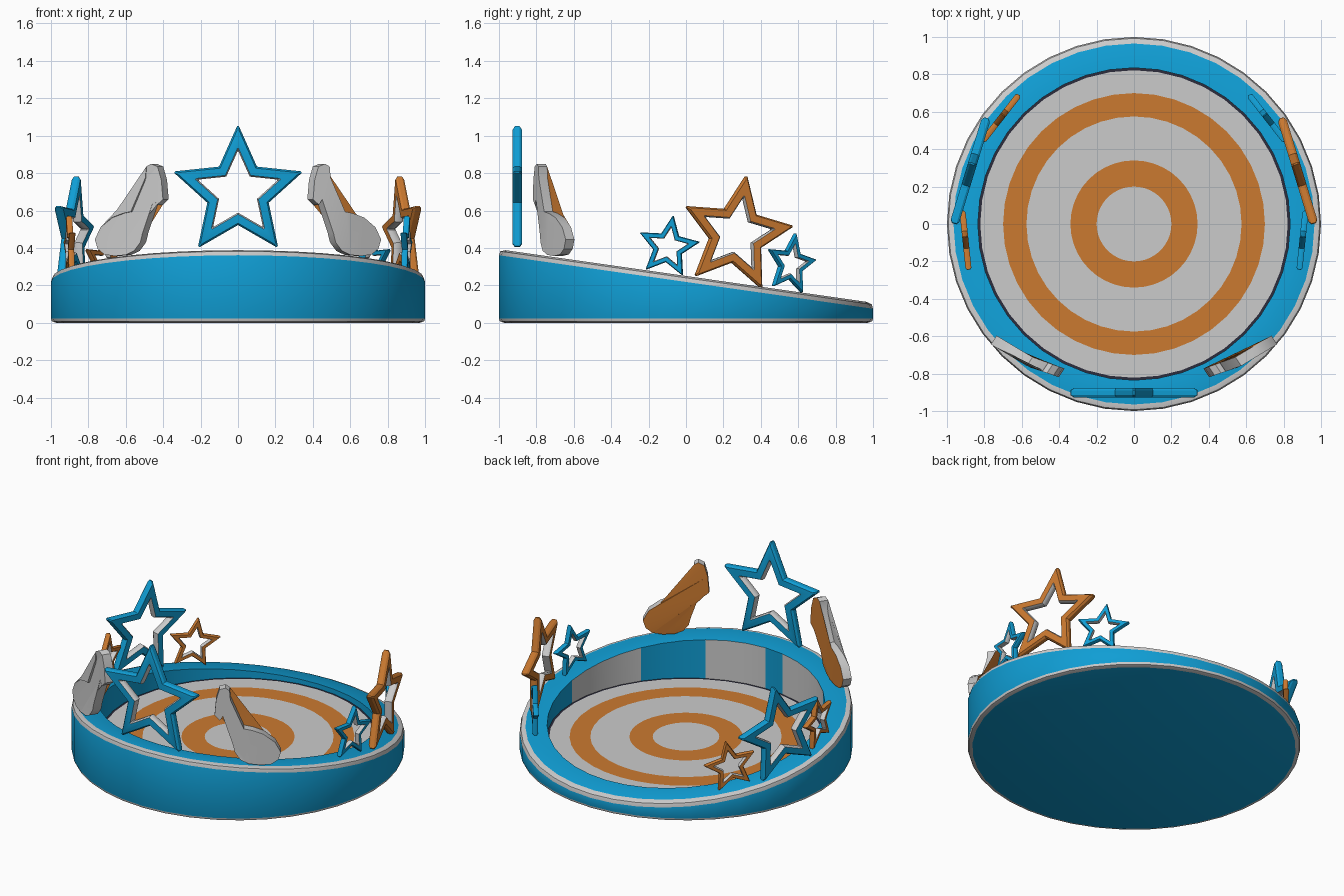
import bpy, bmesh, math
from mathutils import Vector

if "Cube" in bpy.data.objects:
    bpy.data.objects.remove(bpy.data.objects["Cube"])

def material(name, rgb):
    m = bpy.data.materials.new(name)
    m.diffuse_color = (*rgb, 1)
    m.use_nodes = True
    m.node_tree.nodes["Principled BSDF"].inputs["Base Color"].default_value = m.diffuse_color
    return m

BLUE = material("bright_blue", (0.005, 0.34, 0.66))
ORANGE = material("orange", (0.60, 0.195, 0.03))
GREY = material("light_grey", (0.60, 0.60, 0.60))
DARK = material("dark_grey", (0.025, 0.025, 0.045))

def finish(bm, name, mats):
    bmesh.ops.recalc_face_normals(bm, faces=bm.faces)
    me = bpy.data.meshes.new(name)
    bm.to_mesh(me)
    bm.free()
    for m in mats:
        me.materials.append(m)
    me.shade_smooth()
    me.set_sharp_from_angle(angle=math.radians(32))
    ob = bpy.data.objects.new(name, me)
    bpy.context.collection.objects.link(ob)
    return ob

def bridge(bm, a, b, mat):
    n = len(a)
    faces = []
    for i in range(n):
        f = bm.faces.new((a[i], a[(i + 1) % n], b[(i + 1) % n], b[i]))
        f.material_index = mat
        faces.append(f)
    return faces

# Slanted round base: rings from underside, over the rim, down to the floor
N = 40
def slope(y):
    return 0.25 - 0.143 * y

def ring(bm, r, height):
    out = []
    for i in range(N):
        a = 2 * math.pi * i / N
        x, y = r * math.cos(a), r * math.sin(a)
        out.append(bm.verts.new((x, y, height(y))))
    return out

def flat(z):
    return lambda y: z

def tilt(d):
    return lambda y: slope(y) + d

bm = bmesh.new()
# (radius, height, material of the band leading to it)
profile = [(0.972, flat(0), 0), (0.995, flat(0.008), 2), (1.0, flat(0.022), 2),
           (1.0, tilt(-0.032), 0), (0.993, tilt(-0.010), 2), (0.965, tilt(0), 2),
           (0.835, tilt(0), 0), (0.835, flat(0.10), 0), (0.822, flat(0.10), 3),
           (0.70, flat(0.10), 2), (0.575, flat(0.10), 1), (0.34, flat(0.10), 2),
           (0.20, flat(0.10), 1)]
prev = None
for k, (r, h, mat) in enumerate(profile):
    cur = ring(bm, r, h)
    if prev:
        faces = bridge(bm, prev, cur, mat)
        if k == 7:  # inner wall: grey patches towards the front
            for f in faces:
                c = f.calc_center_median()
                a = math.degrees(math.atan2(c.y, c.x))
                if -35 < a < 4 or -88 < a < -61 or -132 < a < -103:
                    f.material_index = 2
    else:
        bm.faces.new(cur).material_index = 0
    prev = cur
bm.faces.new(prev).material_index = 2
finish(bm, "slanted_base", [BLUE, ORANGE, GREY, DARK])

# Hollow stars standing on the rim, facing outwards
def star_outline(radius, lean):
    pts = []
    for i in range(5):
        a = math.pi / 2 - lean + i * 2 * math.pi / 5
        tip = Vector((math.cos(a), math.sin(a)))
        b = a + math.pi / 5
        notch = Vector((math.cos(b), math.sin(b))) * 0.47
        c = a - math.pi / 5
        before = Vector((math.cos(c), math.sin(c))) * 0.47
        pts += [tip.lerp(before, 0.05) * radius, tip.lerp(notch, 0.05) * radius, notch * radius]
    return pts

def star(name, angle, dist, zc, radius, lean, thick, mat, mirror=1):
    a = math.radians(angle)
    normal = Vector((math.cos(a), math.sin(a), 0))
    tangent = Vector((-math.sin(a), math.cos(a), 0))
    centre = normal * dist + Vector((0, 0, zc))
    t = thick / 2
    section = [(1.02, t * .5), (0.96, t), (0.68, t), (0.63, t * .5),
               (0.63, -t * .5), (0.68, -t), (0.96, -t), (1.02, -t * .5)]
    outline = star_outline(radius, math.radians(lean))
    bm = bmesh.new()
    loops = []
    for s, d in section:
        loop = []
        for p in outline:
            v = centre + tangent * p.x * s + Vector((0, 0, p.y * s)) + normal * d
            v.x *= mirror
            loop.append(bm.verts.new(v))
        loops.append(loop)
    for i in range(8):  # the edge around the hole is grey
        bridge(bm, loops[i], loops[(i + 1) % 8], 1 if i in (2, 3, 4) else 0)
    finish(bm, name, [mat, GREY])

star("front_star", -90, 0.902, 0.695, 0.36, 0, 0.052, BLUE)
for side, m, big, small in (("right", 1, ORANGE, BLUE), ("left", -1, BLUE, ORANGE)):
    star(side + "_large_star", 17, 0.92, 0.472, 0.318, 10, 0.048, big, m)
    star(side + "_small_star_front", -6, 0.905, 0.405, 0.17, 9, 0.032, small, m)
    star(side + "_small_star_back", 38, 0.91, 0.313, 0.168, 10, 0.032, small, m)

# Music notes: front-view outline wrapped along the rim, orange inner face
NOTE = [(-.75, .445), (-.735, .395), (-.70, .365), (-.645, .357), (-.585, .363), (-.54, .385),
        (-.507, .43), (-.495, .48), (-.435, .66), (-.418, .63), (-.386, .66), (-.395, .765),
        (-.415, .835), (-.45, .85), (-.475, .835), (-.48, .775), (-.558, .594), (-.60, .585),
        (-.66, .562), (-.72, .51)]

def note_y(x):
    if x < -0.55:
        return -0.74 - (x + 0.55) * 0.60
    return -0.74 - (x + 0.55) * 0.34

def note(name, mirror):
    bm = bmesh.new()
    normal = Vector((-0.55, -0.83, 0)) * 0.028
    sides = []
    for s in (1, -1):
        loop = []
        for x, z in NOTE:
            v = Vector((x, note_y(x), z)) + normal * s
            v.x *= mirror
            loop.append(bm.verts.new(v))
        bm.faces.new(loop).material_index = 0 if s > 0 else 1
        sides.append(loop)
    bridge(bm, sides[0], sides[1], 0)
    bmesh.ops.triangulate(bm, faces=[f for f in bm.faces if len(f.verts) > 4])
    finish(bm, name, [GREY, ORANGE])

note("left_music_note", 1)
note("right_music_note", -1)
